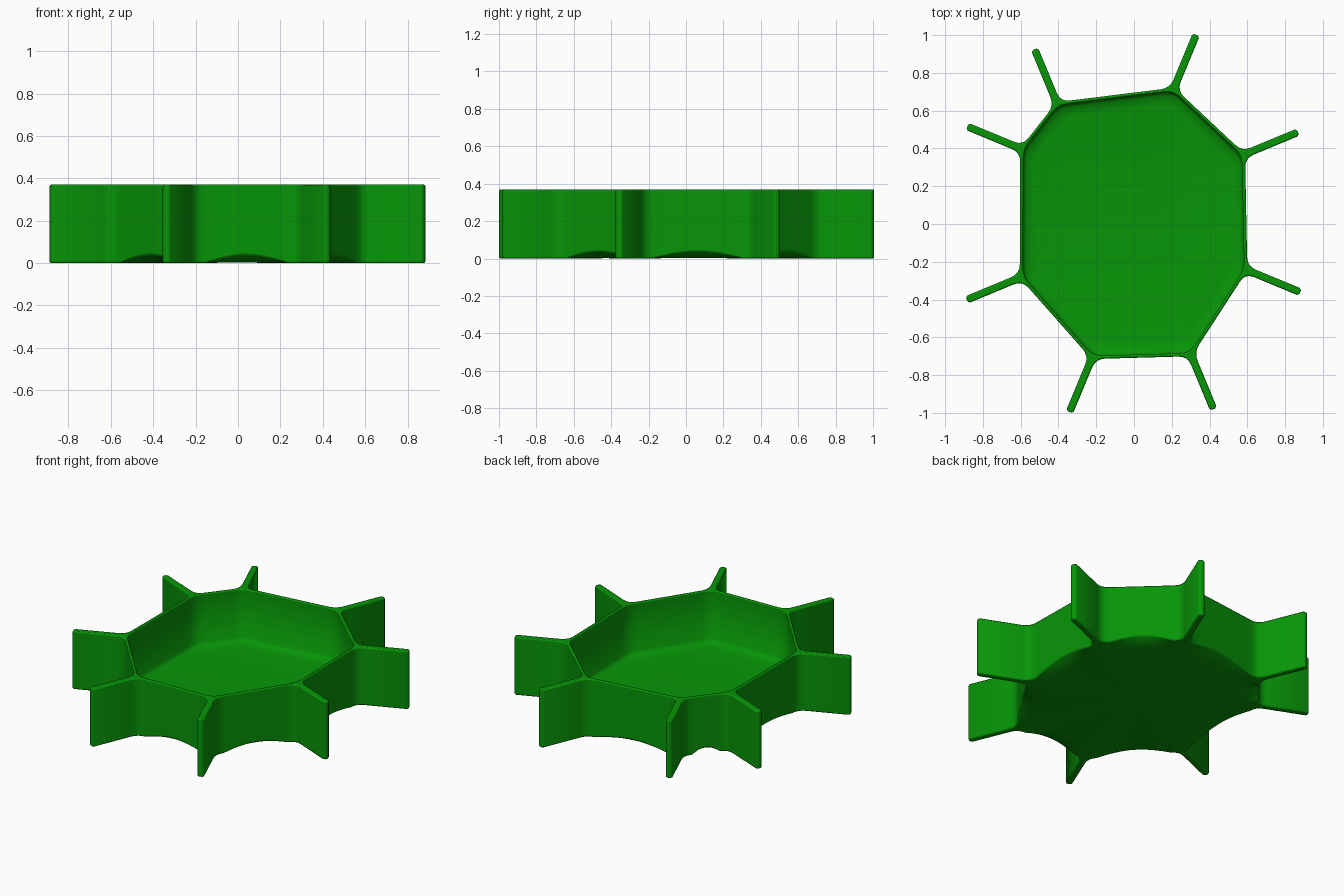
import bpy, bmesh, math
from mathutils import Vector
from mathutils.geometry import intersect_line_line

cube = bpy.data.objects.get("Cube")
if cube:
    bpy.data.objects.remove(cube, do_unlink=True)

HEIGHT, WALL, HALF_FIN, FIN_LENGTH = 0.37, 0.017, 0.02, 0.303
FILLET, ARC, SPANS, LIFT = 0.05, 5, 12, 0.04

# Outer wall corners, counter-clockwise, starting with the fin at 22.5 degrees
corners = [Vector((x, y, 0)) for x, y in (
    (0.588, 0.37), (0.213, 0.722), (-0.41, 0.645), (-0.602, 0.4),
    (-0.605, -0.285), (-0.225, -0.715), (0.305, -0.7), (0.6, -0.245))]
count = len(corners)


def outward(v):
    """Right-hand perpendicular, outward for a counter-clockwise wall."""
    return Vector((v.y, -v.x, 0)).normalized()


def meet(p, u, q, v):
    return intersect_line_line(p, p + u, q, q + v)[0]


def fillet(x, a, b):
    """Curve round corner x from direction a to direction b."""
    pts = []
    for k in range(ARC):
        t = k / (ARC - 1)
        pts.append(x + a * FILLET * (1 - t) ** 2 + b * FILLET * t * t)
    return pts


# Plan outlines at each corner
outer, inner = [], []
for i, p in enumerate(corners):
    angle = math.radians(22.5 + 45 * i)
    d = Vector((math.cos(angle), math.sin(angle), 0))
    side = outward(d) * HALF_FIN
    u = (p - corners[i - 1]).normalized()
    w = (corners[(i + 1) % count] - p).normalized()
    first = meet(p, u, p + side, d)
    second = meet(p, w, p - side, d)
    tip = p + d * FIN_LENGTH
    shoulder = tip - d * HALF_FIN / 2
    end = [shoulder + side, tip + side / 2, tip - side / 2, shoulder - side]
    outer.append(fillet(first, -u, d) + end + fillet(second, d, w))
    inside = meet(p - outward(u) * WALL, u, p - outward(w) * WALL, w)
    inner.append(fillet(inside, -u, w))

bm = bmesh.new()


def ring(groups, z, lift=0.0, scale=1.0):
    """Corner vertices plus the wall vertices after each, arched by lift."""
    cs = [[bm.verts.new((q.x * scale, q.y * scale, z)) for q in g] for g in groups]
    ws = []
    for i, g in enumerate(groups):
        a, b = g[-1], groups[(i + 1) % count][0]
        row = []
        for k in range(1, SPANS):
            t = k / SPANS
            q = a.lerp(b, t) * scale
            row.append(bm.verts.new((q.x, q.y, z + lift * math.sin(math.pi * t))))
        ws.append(row)
    return cs, ws


def loop(r):
    return [v for c, w in zip(*r) for v in c + w]


def bridge(a, b):
    la, lb = loop(a), loop(b)
    for i in range(len(la)):
        j = (i + 1) % len(la)
        bm.faces.new((la[i], la[j], lb[j], lb[i]))


def cap(a, b):
    """Join the finned outline to the plain one."""
    for i in range(count):
        j = (i + 1) % count
        bm.faces.new(a[0][i] + b[0][i][::-1])
        ra = [a[0][i][-1]] + a[1][i] + [a[0][j][0]]
        rb = [b[0][i][-1]] + b[1][i] + [b[0][j][0]]
        for k in range(SPANS):
            bm.faces.new((ra[k], ra[k + 1], rb[k + 1], rb[k]))


# Outside wall with fins, and the rim
top, bottom = ring(outer, HEIGHT), ring(outer, 0, LIFT)
rim = ring(inner, HEIGHT)
bridge(bottom, top)
cap(top, rim)

# Inside wall curving into the floor
previous = rim
for z, scale in ((0.06, 1.0), (0.044, 0.975), (0.035, 0.9)):
    current = ring(inner, z, 0, scale)
    bridge(previous, current)
    previous = current
bm.faces.new(loop(previous))

# Underside, arched up to the walls between the fins
under = ring(inner, 0, LIFT * 0.65, 0.99)
cap(bottom, under)
for lift, scale in ((0.012, 0.94), (0.003, 0.86)):
    current = ring(inner, 0.001, lift, scale)
    bridge(under, current)
    under = current
centre = bm.verts.new((0, 0, 0.003))
last = loop(under)
for i, v in enumerate(last):
    bm.faces.new((v, last[(i + 1) % len(last)], centre))

bmesh.ops.recalc_face_normals(bm, faces=bm.faces[:])
mesh = bpy.data.meshes.new("finned_tray")
bm.to_mesh(mesh)
bm.free()
tray = bpy.data.objects.new("finned_tray", mesh)
bpy.context.collection.objects.link(tray)

# Green plastic
color = (0.002, 0.3, 0.002, 1)
green = bpy.data.materials.new("green")
green.use_nodes = True
green.diffuse_color = color
green.node_tree.nodes["Principled BSDF"].inputs["Base Color"].default_value = color
mesh.materials.append(green)

# Softened edges
bevel = tray.modifiers.new("soft_edges", 'BEVEL')
bevel.width = 0.007
bevel.segments = 2
bevel.limit_method = 'ANGLE'
bevel.angle_limit = math.radians(52)
bevel.use_clamp_overlap = False

bpy.context.view_layer.objects.active = tray
tray.select_set(True)
bpy.ops.object.shade_smooth_by_angle(angle=math.radians(50))
